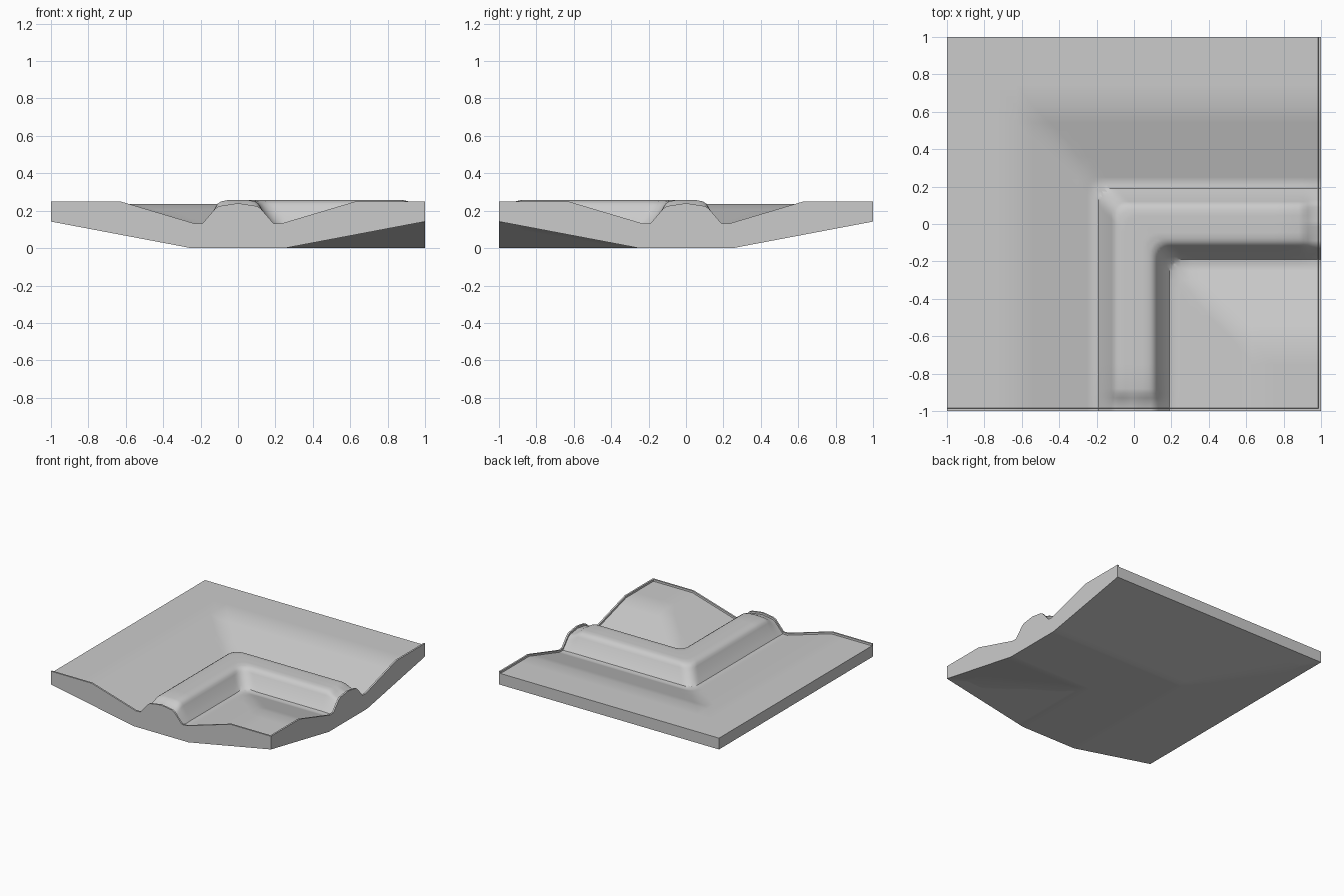
import bpy, bmesh

if "Cube" in bpy.data.objects:
    bpy.data.objects.remove(bpy.data.objects["Cube"])

# Cross-sections, measured outward from the centreline of the L-shaped ridge
BODY = [(0, .257), (.06, .256), (.09, .25), (.11, .237), (.13, .203), (.16, .158),
        (.19, .119), (.23, .116), (.63, .235), (1, .235)]
END = [(0, .225), (.1, .21), (.12, .198), (.19, .117), (.23, .116), (.63, .235), (1, .235)]
UNDER = [(0, 0), (.25, 0), (1, .142)]
LIP = 0.015


def lookup(profile, d):
    d = min(abs(d), 1)
    for (a, za), (b, zb) in zip(profile, profile[1:]):
        if d <= b:
            return za + (zb - za) * (d - a) / (b - a)
    return profile[-1][1]


def offset(x, y, k=0.0):
    # signed distance from the L path, optionally rounding its corner
    a, b = -x, y
    h = max(k - abs(a - b), 0) / k if k else 0
    return max(a, b) + h * h * k / 4


def top(x, y):
    near = max(0, 1 - max(0, abs(offset(x, y)) - .25) / .2)
    d = offset(x, y, .09 * near)
    e = max(x, -y)
    t = min(max((e - .88) / .1, 0), 1)
    t = t * t * (3 - 2 * t)
    z = lookup(BODY, d) * (1 - t) + lookup(END, d) * t
    return z + (LIP if e > .9855 else 0)


def under(x, y):
    return lookup(UNDER, offset(x, y))


# Grid lines follow the profile breakpoints
half = [.015, .03, .045, .06, .075, .09, .1, .11, .12, .13, .145, .16, .175, .19, .21, .23,
        .25, .3, .36, .45, .54, .63, .75, .88, .905, .93, .955, .985, .986, 1]
coords = [-c for c in reversed(half)] + [0] + half
n = len(coords)

bm = bmesh.new()


def sheet(height, flip):
    g = [[bm.verts.new((x, y, height(x, y))) for y in coords] for x in coords]
    for i in range(n - 1):
        for j in range(n - 1):
            a, b, c, d = g[i][j], g[i + 1][j], g[i + 1][j + 1], g[i][j + 1]
            # split along the mitre direction
            for f in ((a, b, d), (b, c, d)):
                bm.faces.new(f[::-1] if flip else f)
    return g


upper = sheet(top, False)
lower = sheet(under, True)


# Side walls
def border(g):
    return ([g[i][0] for i in range(n)] + [g[-1][j] for j in range(1, n)]
            + [g[i][-1] for i in range(n - 2, -1, -1)] + [g[0][j] for j in range(n - 2, 0, -1)])


u, l = border(upper), border(lower)
for i in range(len(u)):
    k = (i + 1) % len(u)
    bm.faces.new((l[i], l[k], u[k], u[i]))

bmesh.ops.recalc_face_normals(bm, faces=bm.faces)
mesh = bpy.data.meshes.new("corner_ridge_tile")
bm.to_mesh(mesh)
bm.free()
tile = bpy.data.objects.new("corner_ridge_tile", mesh)
bpy.context.collection.objects.link(tile)
bpy.context.view_layer.objects.active = tile
tile.select_set(True)
bpy.ops.object.shade_smooth_by_angle(angle=0.52)
